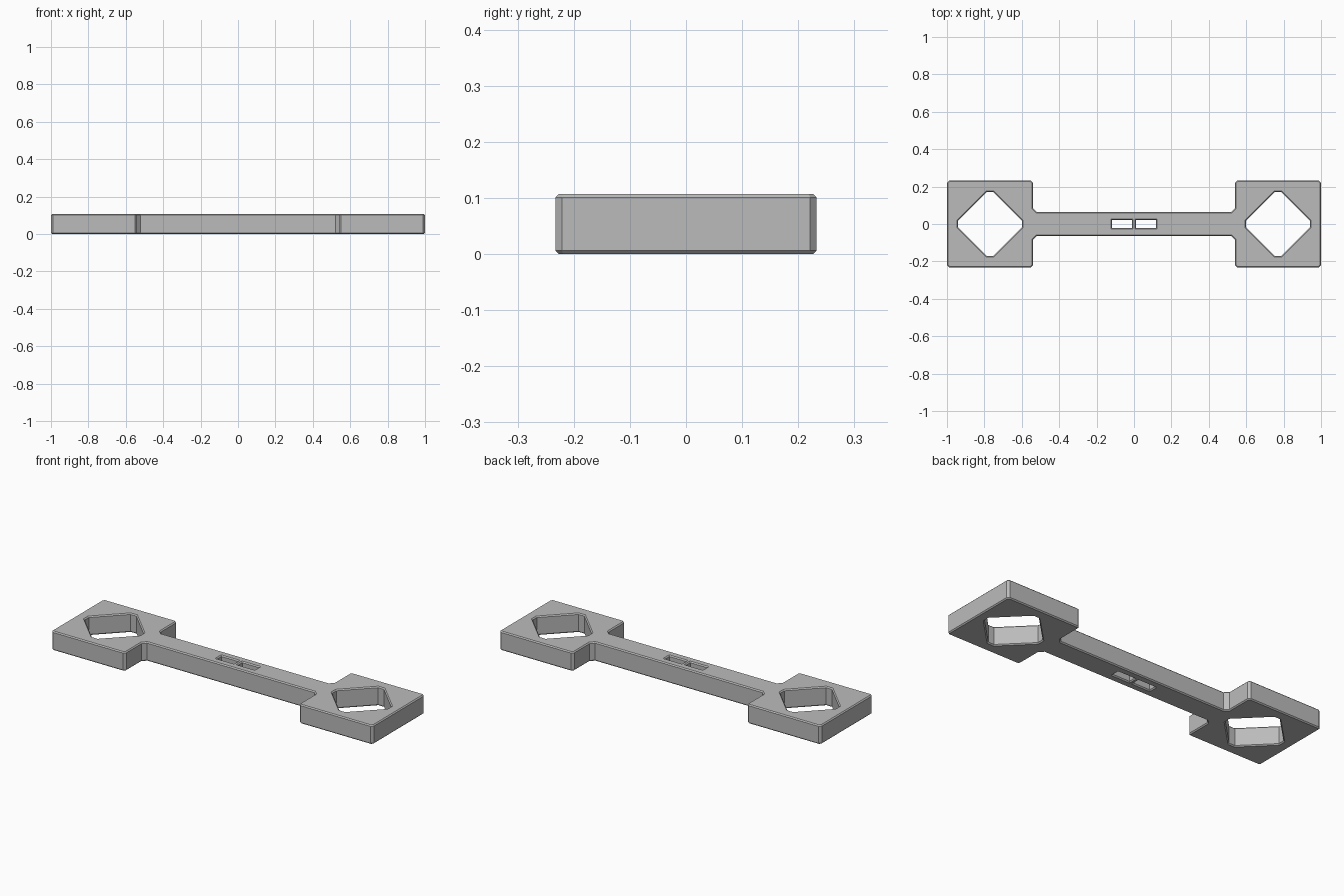
import bpy, bmesh
from mathutils import Vector

if "Cube" in bpy.data.objects:
    bpy.data.objects.remove(bpy.data.objects["Cube"])

HEIGHT = 0.107
BEVEL = 0.006


def inset(loop, d):
    """Move a loop's edges to their left by d, with mitred corners."""
    out = []
    for i, p in enumerate(loop):
        a = (p - loop[i - 1]).normalized()
        b = (loop[(i + 1) % len(loop)] - p).normalized()
        na, nb = Vector((-a.y, a.x)), Vector((-b.y, b.x))
        out.append(p + (na + nb) * d / (1 + na.dot(nb)))
    return out


def mirrored_outline(quarter):
    """Complete a counter-clockwise outline from its +x +y quarter."""
    right = [Vector((x, -y)) for x, y in reversed(quarter)] + [Vector(q) for q in quarter]
    return right + [-p for p in right]


def hole(points, cx):
    """Clockwise copy of a counter-clockwise loop, centred on cx."""
    return [Vector((cx + p.x, p.y)) for p in reversed(points)]


# Outer profile: two square ends joined by a narrow bar
outline = mirrored_outline([
    (1.0, 0.221), (0.988, 0.233), (0.552, 0.233), (0.54, 0.221),
    (0.54, 0.084), (0.52, 0.064)])

# Blunt diamond openings and the pair of slots in the bar
t, w = 0.171, 0.018
diamond = mirrored_outline([(t, w), (w, t)])
slot = mirrored_outline([(0.053, 0.021)])
loops = [outline]
for side in (-1, 1):
    loops += [hole(diamond, side * 0.77), hole(slot, side * 0.065)]

# Walls with chamfered rims, then the flat top and bottom
bm = bmesh.new()
rims = {0: [], 3: []}
levels = [(0, BEVEL), (BEVEL, 0), (HEIGHT - BEVEL, 0), (HEIGHT, BEVEL)]
for loop in loops:
    rings = [[bm.verts.new((p.x, p.y, z)) for p in inset(loop, d)] for z, d in levels]
    n = len(loop)
    for low, high in zip(rings, rings[1:]):
        for i in range(n):
            j = (i + 1) % n
            bm.faces.new((low[i], low[j], high[j], high[i]))
    for k in rims:
        rims[k] += [bm.edges.get((rings[k][i], rings[k][(i + 1) % n])) for i in range(n)]
for edges in rims.values():
    bmesh.ops.triangle_fill(bm, use_beauty=True, use_dissolve=False, edges=edges)
bmesh.ops.recalc_face_normals(bm, faces=bm.faces[:])

mesh = bpy.data.meshes.new("double_ended_wrench")
bm.to_mesh(mesh)
bm.free()
grey = bpy.data.materials.new("light grey")
grey.diffuse_color = (0.5, 0.5, 0.5, 1)
grey.use_nodes = True
grey.node_tree.nodes["Principled BSDF"].inputs["Base Color"].default_value = grey.diffuse_color
mesh.materials.append(grey)
body = bpy.data.objects.new("double_ended_wrench", mesh)
bpy.context.collection.objects.link(body)
